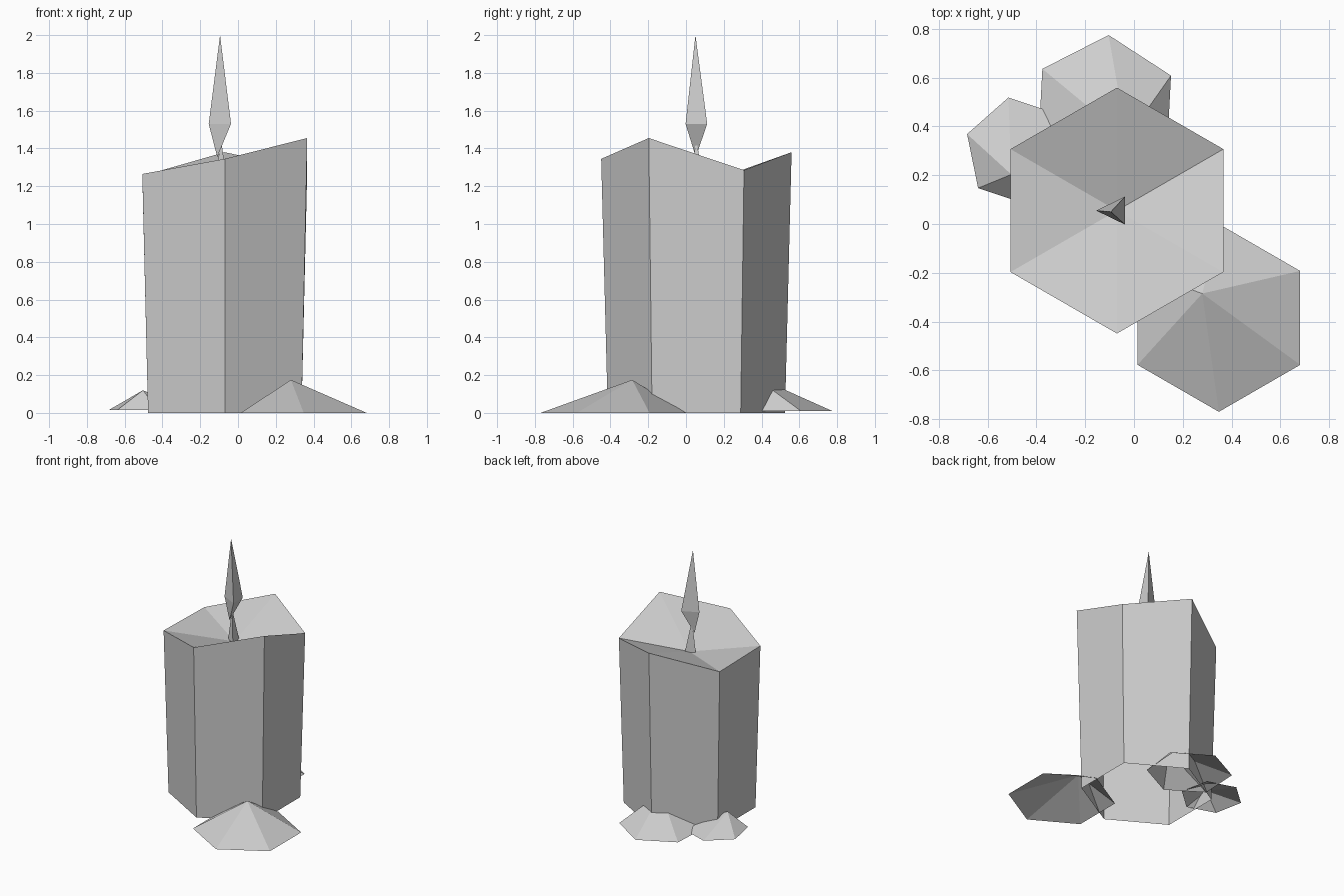
import bpy, bmesh, math

cube = bpy.data.objects.get("Cube")
if cube:
    bpy.data.objects.remove(cube, do_unlink=True)

GREY = (0.62, 0.62, 0.62, 1.0)
wax = bpy.data.materials.new("plain_grey")
wax.use_nodes = True
wax.diffuse_color = GREY
wax.node_tree.nodes["Principled BSDF"].inputs["Base Color"].default_value = GREY


def ring(bm, centre, radius, sides, start, heights):
    """Regular polygon of vertices; heights is one number or one per corner."""
    if not isinstance(heights, (list, tuple)):
        heights = [heights] * sides
    verts = []
    for i, z in enumerate(heights):
        a = math.radians(start) + math.tau * i / sides
        verts.append(bm.verts.new((centre[0] + radius * math.cos(a),
                                   centre[1] + radius * math.sin(a), z)))
    return verts


def fan(bm, loop, point, flip=False):
    """Triangles from a closed loop to a single point."""
    tip = bm.verts.new(point)
    for i, v in enumerate(loop):
        tri = (v, loop[(i + 1) % len(loop)], tip)
        bm.faces.new(tri[::-1] if flip else tri)


def finish(bm, name):
    mesh = bpy.data.meshes.new(name)
    bm.to_mesh(mesh)
    bm.free()
    mesh.materials.append(wax)
    obj = bpy.data.objects.new(name, mesh)
    bpy.context.collection.objects.link(obj)
    return obj


# Candle body: flared hexagonal wall, uneven rim, sunken top, open underneath
AXIS = (-0.07, 0.055)
bm = bmesh.new()
low = ring(bm, AXIS, 0.469, 6, 30, 0.0)
rim = ring(bm, AXIS, 0.504, 6, 30, [1.285, 1.38, 1.255, 1.265, 1.345, 1.455])
for i in range(6):
    j = (i + 1) % 6
    bm.faces.new((low[i], low[j], rim[j], rim[i]))
fan(bm, rim, (*AXIS, 1.20))
finish(bm, "candle_body")

# Wick: thin three-sided spike
bm = bmesh.new()
fan(bm, ring(bm, (-0.078, 0.055), 0.046, 3, 60, 1.20), (-0.09, 0.055, 1.45))
finish(bm, "wick")

# Flame: three-sided double spike
bm = bmesh.new()
belly = ring(bm, (-0.075, 0.055), 0.071, 3, 60, 1.53)
for v in belly:
    v.co.x = -0.155 if v.co.x < -0.1 else -0.037
    v.co.y = 0.055 + (v.co.y - 0.055) * 0.93
fan(bm, belly, (-0.095, 0.05, 2.0))
fan(bm, belly, (-0.11, 0.052, 1.355), flip=True)
finish(bm, "flame")

# Melted wax mounds: lopsided open hexagonal cones
mounds = {
    "front_wax_mound": ((0.348, -0.385), 0.385, 30, 0.0, (0.28, -0.285, 0.175)),
    "back_wax_mound": ((-0.12, 0.47), 0.305, 27, 0.01, (-0.03, 0.35, 0.20)),
    "side_wax_mound": ((-0.47, 0.297), 0.226, 41.5, 0.015, (-0.503, 0.203, 0.12)),
}
for name, (centre, radius, start, base, peak) in mounds.items():
    bm = bmesh.new()
    fan(bm, ring(bm, centre, radius, 6, start, base), peak)
    finish(bm, name)
